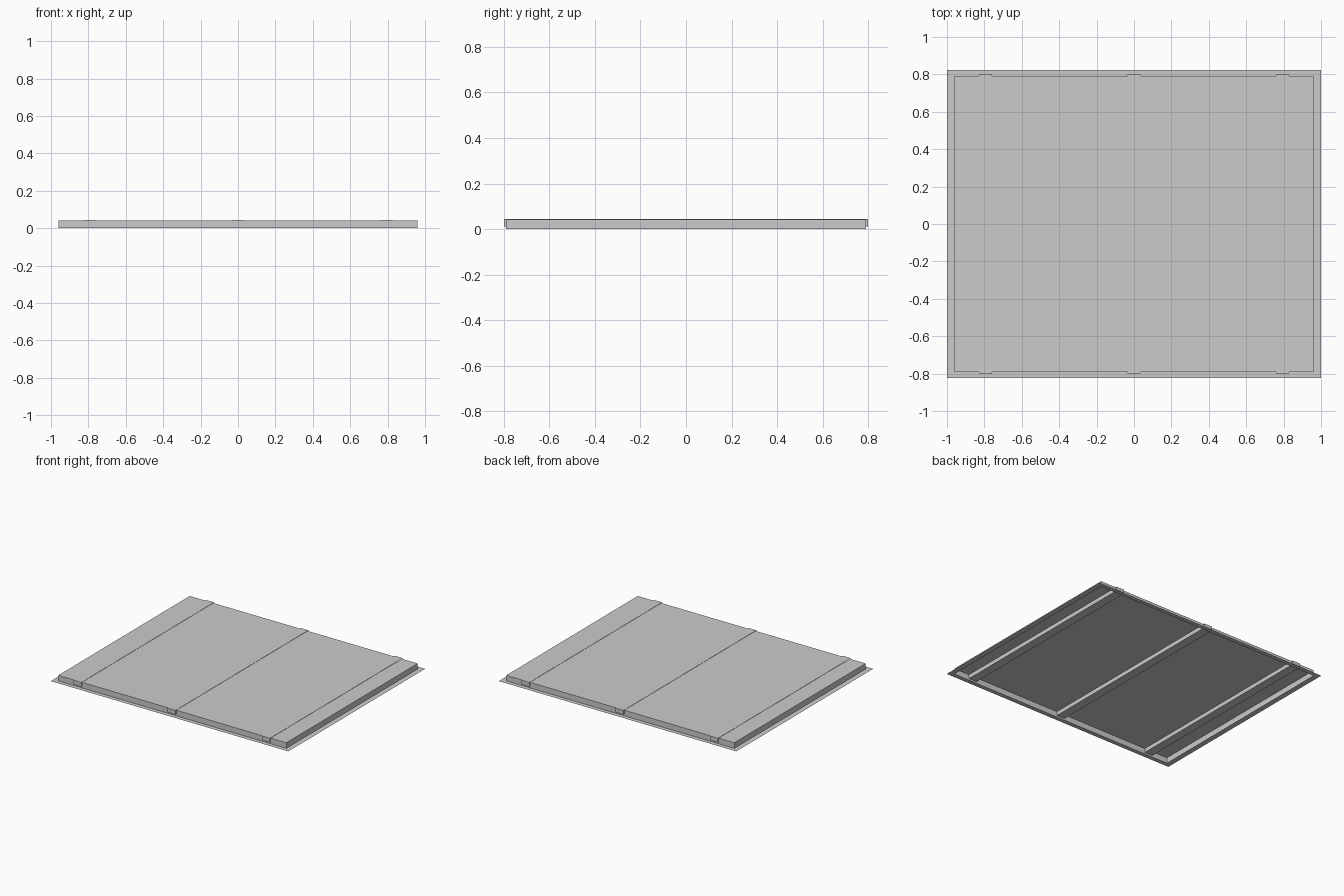
import bpy, bmesh

if "Cube" in bpy.data.objects:
    bpy.data.objects.remove(bpy.data.objects["Cube"])

PANEL = (0.96, 0.79, 0.0425)   # half width, half depth, height
FLANGE = (1.0, 0.823)          # half width, half depth
BAND_W, BAND_Y = 0.067, 0.798
BAND_Z = (0.012, 0.0445)


def finish(name, bm):
    bmesh.ops.recalc_face_normals(bm, faces=bm.faces)
    me = bpy.data.meshes.new(name)
    bm.to_mesh(me)
    bm.free()
    ob = bpy.data.objects.new(name, me)
    bpy.context.collection.objects.link(ob)
    return ob


def ring(bm, hx, hy, z):
    return [bm.verts.new((sx * hx, sy * hy, z))
            for sx, sy in ((-1, -1), (1, -1), (1, 1), (-1, 1))]


def bridge(bm, a, b):
    for i in range(4):
        j = (i + 1) % 4
        bm.faces.new((a[i], a[j], b[j], b[i]))


# Pressed sheet: flat flange, upright walls, raised top, open underneath
bm = bmesh.new()
outer = ring(bm, *FLANGE, 0)
base = ring(bm, PANEL[0], PANEL[1], 0)
top = ring(bm, *PANEL)
bridge(bm, outer, base)
bridge(bm, base, top)
bm.faces.new(top)
sheet = finish("flanged_panel", bm)
# Keep the open sheet's normals pointing up and outward
if sheet.data.polygons[-1].normal.z < 0:
    sheet.data.flip_normals()

# Three cross bands running through the panel from front to back
for label, x in (("left", -0.794), ("middle", 0), ("right", 0.794)):
    bm = bmesh.new()
    bmesh.ops.create_cube(bm, size=1)
    bmesh.ops.scale(bm, vec=(BAND_W, 2 * BAND_Y, BAND_Z[1] - BAND_Z[0]), verts=bm.verts)
    bmesh.ops.translate(bm, vec=(x, 0, sum(BAND_Z) / 2), verts=bm.verts)
    finish(label + "_cross_band", bm)
